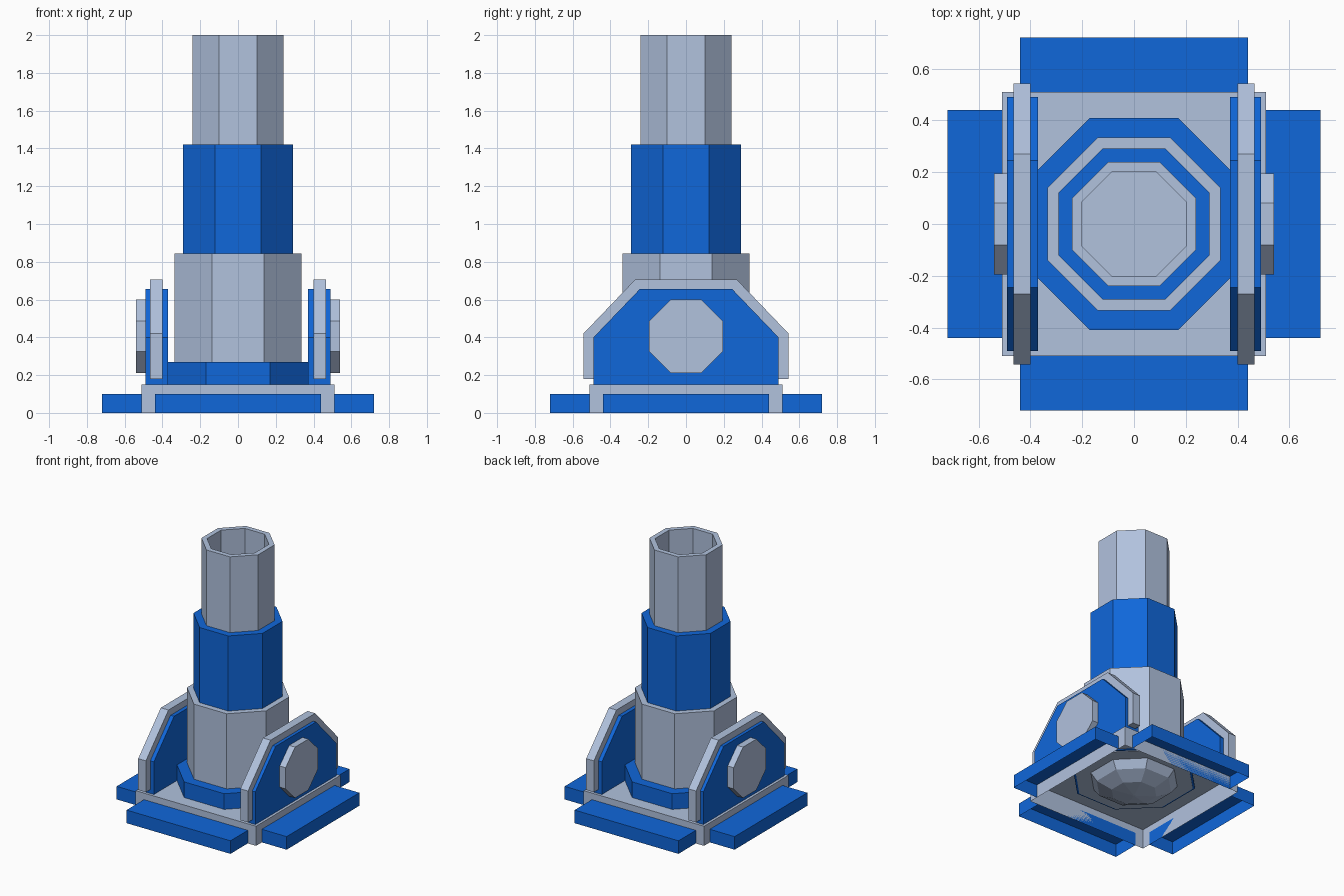
import bpy, bmesh, math
from mathutils import Vector

cube = bpy.data.objects.get("Cube")
if cube:
    bpy.data.objects.remove(cube, do_unlink=True)


def material(name, colour):
    m = bpy.data.materials.new(name)
    m.use_nodes = True
    m.diffuse_color = colour
    m.node_tree.nodes["Principled BSDF"].inputs["Base Color"].default_value = colour
    return m


blue = material("blue paint", (0.005, 0.135, 0.70, 1))
grey = material("pale grey metal", (0.44, 0.54, 0.73, 1))


def finish(name, bm, mat):
    bmesh.ops.recalc_face_normals(bm, faces=bm.faces)
    mesh = bpy.data.meshes.new(name)
    bm.to_mesh(mesh)
    bm.free()
    mesh.materials.append(mat)
    obj = bpy.data.objects.new(name, mesh)
    bpy.context.collection.objects.link(obj)
    return obj


def octagon(apothem, centre=0.0):
    """Octagon points with flat sides facing the axes."""
    r = apothem / math.cos(math.pi / 8)
    angles = [math.pi / 8 + i * math.pi / 4 for i in range(8)]
    return [(r * math.cos(a), centre + r * math.sin(a)) for a in angles]


def loft(name, rings, mat, cap_start=True, cap_end=True):
    """Bridge a list of equal-sized point rings."""
    bm = bmesh.new()
    loops = [[bm.verts.new(p) for p in ring] for ring in rings]
    n = len(loops[0])
    for a, b in zip(loops, loops[1:]):
        for i in range(n):
            j = (i + 1) % n
            bm.faces.new((a[i], a[j], b[j], b[i]))
    if cap_start:
        bm.faces.new(loops[0])
    if cap_end:
        bm.faces.new(loops[-1])
    return finish(name, bm, mat)


def oct_stack(name, levels, mat, **caps):
    """Octagonal body from (apothem, height) levels."""
    return loft(name, [[(x, y, z) for x, y in octagon(a)] for a, z in levels], mat, **caps)


def side_plate(name, profile, x0, x1, mat):
    """Profile in y and z, extruded along x."""
    return loft(name, [[(x, y, z) for y, z in profile] for x in (x0, x1)], mat)


def open_box(name, x0, x1, y0, y1, height, mat):
    """Box shell without an underside."""
    corners = [(x0, y0), (x1, y0), (x1, y1), (x0, y1)]
    rings = [[(x, y, z) for x, y in corners] for z in (0, height)]
    return loft(name, rings, mat, cap_start=False)


def gable(half, low, shoulder, top_half, top):
    return [(-half, low), (half, low), (half, shoulder), (top_half, top),
            (-top_half, top), (-half, shoulder)]


# Base and the four skirts around it
open_box("base", -0.51, 0.51, -0.51, 0.51, 0.15, grey)
for s, side in ((-1, "right"), (1, "left")):
    lo, hi = sorted((s * 0.51, s * 0.72))
    open_box(side + "_skirt", lo, hi, -0.44, 0.44, 0.10, blue)
    end = "front" if s < 0 else "back"
    open_box(end + "_skirt", -0.44, 0.44, lo, hi, 0.10, blue)

# Stepped barrel
oct_stack("collar", [(0.41, 0.143), (0.41, 0.27)], blue)
oct_stack("lower_barrel", [(0.335, 0.27), (0.335, 0.845)], grey)
oct_stack("middle_barrel", [(0.292, 0.845), (0.292, 1.42)], blue)
oct_stack("muzzle", [(0.24, 1.42), (0.24, 2.0), (0.203, 2.0), (0.203, 1.5)], grey)

# Faceted underside dome
oct_stack("underside_disc", [(0.395, 0.138), (0.395, 0.143)], grey)
oct_stack("underside_dome", [(0.29, 0.138), (0.25, 0.08), (0.15, 0.03), (0.01, 0.01)], grey)

# Side brackets with rims and pivot caps
for s, side in ((-1, "right"), (1, "left")):
    side_plate(side + "_bracket", gable(0.49, 0.15, 0.40, 0.245, 0.655),
               s * 0.37, s * 0.49, blue)
    side_plate(side + "_bracket_rim", gable(0.543, 0.18, 0.42, 0.27, 0.705),
               s * 0.40, s * 0.465, grey)
    side_plate(side + "_pivot_cap", octagon(0.195, 0.405), s * 0.49, s * 0.54, grey)
